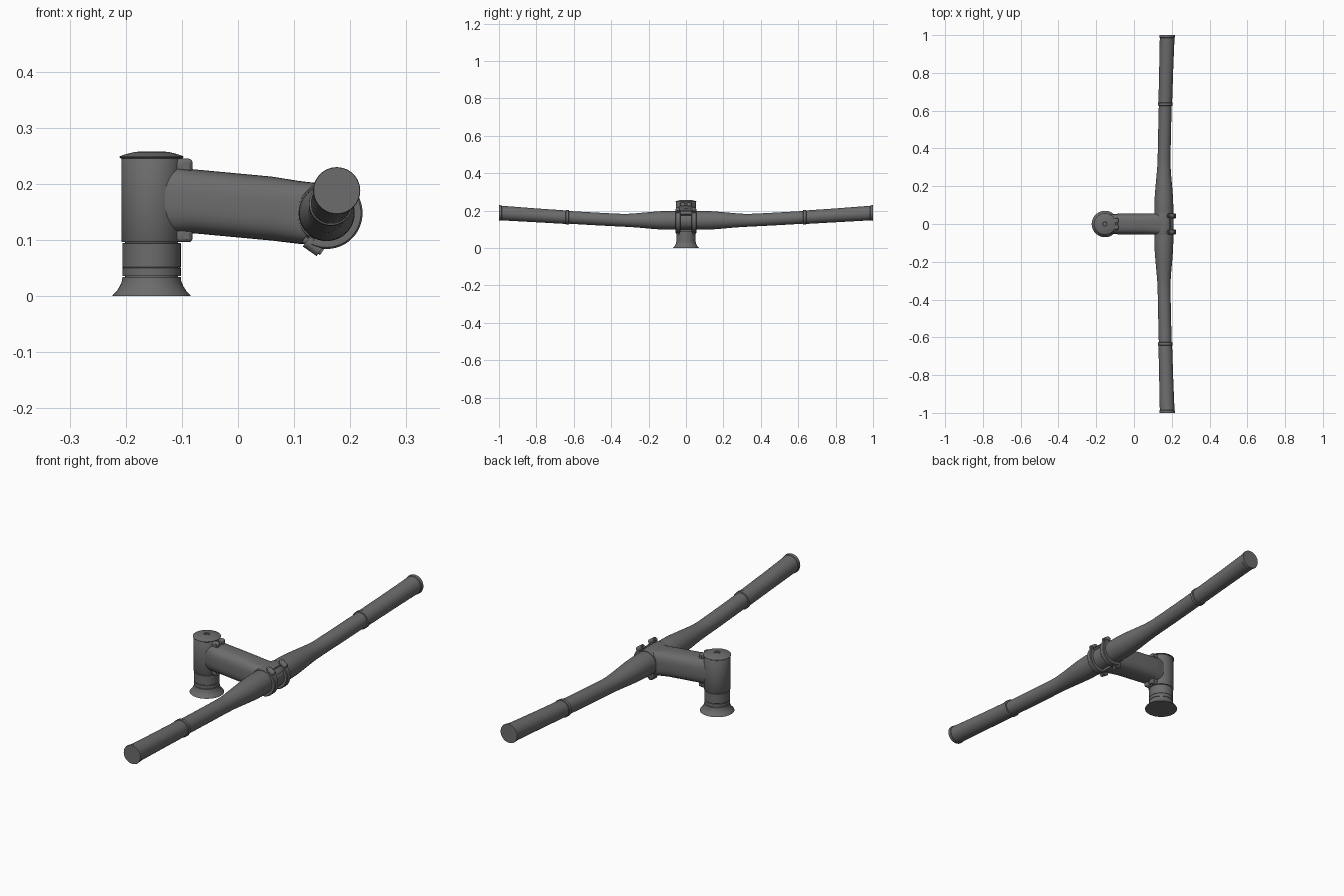
import bpy, bmesh, math
from mathutils import Vector

cube = bpy.data.objects.get("Cube")
if cube:
    bpy.data.objects.remove(cube)

gray = bpy.data.materials.new("satin dark gray")
gray.use_nodes = True
COLOUR = (0.15, 0.15, 0.15, 1)
gray.diffuse_color = COLOUR
gray.node_tree.nodes["Principled BSDF"].inputs["Base Color"].default_value = COLOUR

SX = -0.154              # steerer axis x
BX, BZ = 0.158, 0.148    # bar centre in the clamp


def finish(name, bm, angle=35):
    bmesh.ops.recalc_face_normals(bm, faces=bm.faces)
    mesh = bpy.data.meshes.new(name)
    bm.to_mesh(mesh)
    bm.free()
    obj = bpy.data.objects.new(name, mesh)
    bpy.context.collection.objects.link(obj)
    mesh.materials.append(gray)
    bpy.ops.object.select_all(action='DESELECT')
    obj.select_set(True)
    bpy.context.view_layer.objects.active = obj
    bpy.ops.object.shade_smooth_by_angle(angle=math.radians(angle))
    return obj


def loft(name, rings, closed=False):
    """Skin a list of point loops, capping the ends unless closed."""
    bm = bmesh.new()
    loops = [[bm.verts.new(p) for p in ring] for ring in rings]
    n = len(loops[0])
    pairs = list(zip(loops, loops[1:])) + ([(loops[-1], loops[0])] if closed else [])
    for a, b in pairs:
        for i in range(n):
            j = (i + 1) % n
            bm.faces.new((a[i], a[j], b[j], b[i]))
    if not closed:
        bm.faces.new(loops[0])
        bm.faces.new(loops[-1])
    return finish(name, bm)


def circle(centre, u, v, r, n=48):
    c, u, v = Vector(centre), Vector(u), Vector(v)
    return [c + r * (u * math.cos(2 * math.pi * i / n) + v * math.sin(2 * math.pi * i / n))
            for i in range(n)]


def turned(name, profile):
    """Upright turned part on the steerer axis from (radius, z) points."""
    return loft(name, [circle((SX, 0, z), (1, 0, 0), (0, 1, 0), r) for r, z in profile])


def rod(name, a, b, r, n=20):
    a, b = Vector(a), Vector(b)
    d = (b - a).normalized()
    u = d.orthogonal().normalized()
    return loft(name, [circle(p, u, d.cross(u), r, n) for p in (a, b)])


def smoothstep(t):
    t = max(0, min(1, t))
    return t * t * (3 - 2 * t)


# Steerer stack: flared cover, spacers, clamp sleeve, top cap and bolt
turned("flared_cover", [(0.070, 0), (0.069, 0.002), (0.062, 0.009), (0.057, 0.017),
                        (0.053, 0.026), (0.052, 0.034)])
turned("steerer_tube", [(0.047, 0.03), (0.047, 0.24)])
turned("lower_spacer", [(0.051, 0.0355), (0.052, 0.036), (0.052, 0.050), (0.051, 0.051)])
turned("upper_spacer", [(0.051, 0.051), (0.052, 0.052), (0.052, 0.094), (0.051, 0.095)])
turned("steerer_clamp", [(0.053, 0.0965), (0.054, 0.098), (0.054, 0.244), (0.053, 0.2455)])
turned("top_cap", [(0.054, 0.245), (0.057, 0.247), (0.057, 0.249), (0.046, 0.253),
                   (0.030, 0.257), (0.012, 0.258), (0.010, 0.254)])
turned("top_cap_bolt", [(0.009, 0.25), (0.009, 0.2565), (0.005, 0.2565), (0.005, 0.253)])


# Stem extension: rounded box section blending into the bar clamp
def stem_section(x, z, half_w, half_h, power, n=48):
    pts = []
    for i in range(n):
        a = 2 * math.pi * i / n
        c, s = math.cos(a), math.sin(a)
        pts.append((x, math.copysign(abs(c) ** power, c) * half_w,
                    z + math.copysign(abs(s) ** power, s) * half_h))
    return pts


loft("stem_extension", [stem_section(*s) for s in (
    (-0.150, 0.172, 0.046, 0.064, 0.8), (-0.105, 0.171, 0.052, 0.060, 0.75),
    (-0.080, 0.169, 0.055, 0.057, 0.7), (0.060, 0.156, 0.055, 0.057, 0.7),
    (0.110, 0.149, 0.056, 0.056, 0.6), (0.145, 0.147, 0.056, 0.054, 0.5))])


# Bar clamp: arc bands, swept about the bar axis
def band(name, y, width, inner, outer, start, end, steps=32):
    rings = []
    for i in range(steps + 1):
        a = math.radians(start + (end - start) * i / steps)
        d = Vector((math.cos(a), 0, math.sin(a)))
        c = Vector((BX, 0, BZ))
        e = width * 0.12
        lo, hi = y - width / 2, y + width / 2
        rings.append([c + d * r + Vector((0, yy, 0)) for r, yy in
                      ((inner, lo), (outer - 0.003, lo), (outer, lo + e),
                       (outer, hi - e), (outer - 0.003, hi), (inner, hi))])
    return loft(name, rings)


band("clamp_saddle", 0, 0.112, 0.047, 0.055, 62, 232)
for side, y in (("left", 0.043), ("right", -0.043)):
    band("faceplate_band_" + side, y, 0.026, 0.049, 0.064, -116, 52)
for end, a in (("lower", -108), ("upper", 44)):
    band("faceplate_bridge_" + end, 0, 0.075, 0.049, 0.060, a - 11, a + 11, 8)

# Faceplate bolt ears with their bolts
for end, angle in (("lower", -111), ("upper", 54)):
    a = math.radians(angle)
    out = Vector((math.cos(a), 0, math.sin(a)))
    along = Vector((0.82, 0, -0.57))
    for side, y in (("left", 0.043), ("right", -0.043)):
        p = Vector((BX, y, BZ)) + out * 0.063
        rod(f"{end}_ear_{side}", p - along * 0.016, p + along * 0.014, 0.012)
        rod(f"{end}_bolt_{side}", p - along * 0.022, p + along * 0.018, 0.007)


# Steerer pinch ears, one pair above and one below the extension
def bevelled_box(name, centre, size, bevel):
    bm = bmesh.new()
    bmesh.ops.create_cube(bm, size=1)
    for v in bm.verts:
        v.co = Vector([c + s * k for c, s, k in zip(centre, size, v.co)])
    bmesh.ops.bevel(bm, geom=bm.edges[:], offset=bevel, segments=3,
                    affect='EDGES', profile=0.5)
    return finish(name, bm)


for end, z in (("upper", 0.233), ("lower", 0.108)):
    for side, s in (("left", 1), ("right", -1)):
        bevelled_box(f"{end}_pinch_ear_{side}", (-0.098, s * 0.017, z),
                     (0.034, 0.024, 0.024), 0.007)
    rod(f"{end}_pinch_bolt", (-0.092, -0.031, z), (-0.092, 0.031, z), 0.007)


# Handlebar: thick centre, slim tapers, rising and swept ends
def bar_axis(y):
    t = abs(y)
    rise = max(0, t - 0.32) / 0.68
    sweep = max(0, t - 0.25) / 0.75
    return Vector((BX + 0.018 * sweep ** 1.3, y, BZ + 0.040 * rise ** 1.15))


def bar_radius(y):
    return 0.050 - 0.016 * smoothstep((abs(y) - 0.09) / 0.26)


def bar_ring(y, r):
    return circle(bar_axis(y), (1, 0, 0), (0, 0, 1), r)


loft("handlebar", [bar_ring(y, bar_radius(y)) for y in [i * 0.02 for i in range(-48, 49)]])

# Grips with an inner collar and an end flange
for side, s in (("left", 1), ("right", -1)):
    loft("grip_" + side, [bar_ring(s * y, r) for y, r in (
        (0.64, 0.036), (0.70, 0.0365), (0.80, 0.037), (0.90, 0.038), (0.99, 0.039))])
    loft("grip_collar_" + side, [bar_ring(s * y, r) for y, r in (
        (0.626, 0.035), (0.627, 0.039), (0.641, 0.039), (0.643, 0.036))])
    loft("grip_end_" + side, [bar_ring(s * y, r) for y, r in (
        (0.984, 0.038), (0.987, 0.041), (0.997, 0.042), (1.0, 0.041))])
